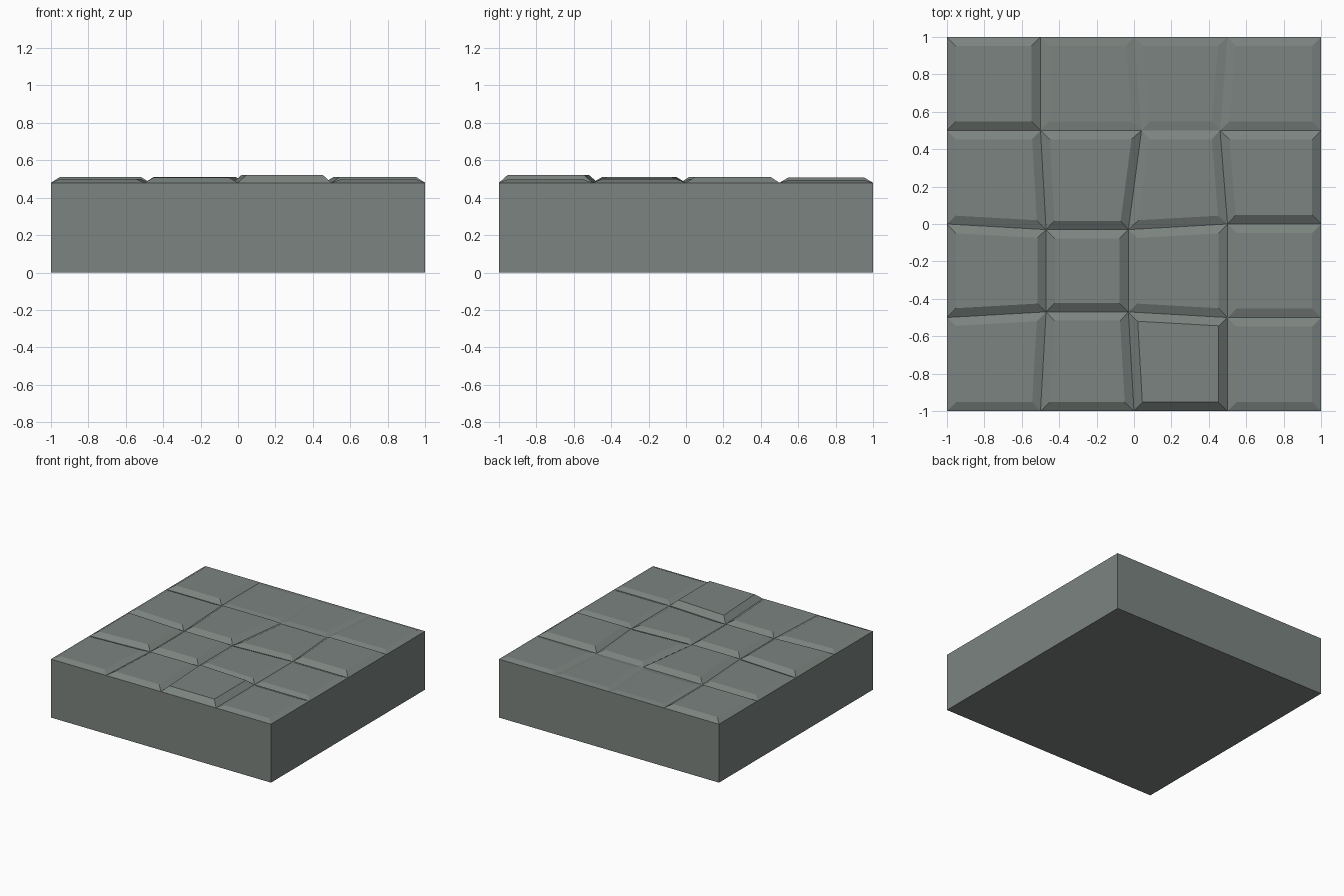
import bpy, bmesh

if "Cube" in bpy.data.objects:
    bpy.data.objects.remove(bpy.data.objects["Cube"])

BASE_Z = 0.48
BEVEL = 0.047

# Joint positions that deviate from the regular half-unit grid
shift = {(2, 3): (0.04, 0), (3, 3): (-0.04, 0),
         (1, 2): (0.03, -0.03), (2, 2): (-0.03, -0.03),
         (1, 1): (0.03, 0.03), (2, 1): (-0.03, 0.03)}
# Stone top heights, rows from front to back
heights = [[0.500, 0.508, 0.522, 0.498],
           [0.510, 0.511, 0.502, 0.498],
           [0.502, 0.511, 0.501, 0.511],
           [0.508, 0.487, 0.488, 0.494]]

bm = bmesh.new()


def joint(i, j):
    dx, dy = shift.get((i, j), (0, 0))
    return bm.verts.new((-1 + i * 0.5 + dx, -1 + j * 0.5 + dy, BASE_Z))


# Paving grid
grid = [[joint(i, j) for i in range(5)] for j in range(5)]
stones = []
for j in range(4):
    for i in range(4):
        f = bm.faces.new((grid[j][i], grid[j][i + 1], grid[j + 1][i + 1], grid[j + 1][i]))
        stones.append((f, heights[j][i]))

# Block sides and underside
rim = ([grid[0][i] for i in range(4)] + [grid[j][4] for j in range(4)]
       + [grid[4][i] for i in range(4, 0, -1)] + [grid[j][0] for j in range(4, 0, -1)])
low = [bm.verts.new((v.co.x, v.co.y, 0)) for v in rim]
for k in range(16):
    n = (k + 1) % 16
    bm.faces.new((low[k], low[n], rim[n], rim[k]))
bm.faces.new(low[::-1])
bm.normal_update()

# Raised stone tops with sloped edges
bmesh.ops.inset_individual(bm, faces=[f for f, h in stones], thickness=BEVEL, use_even_offset=True)
for f, h in stones:
    for v in f.verts:
        v.co.z = h

bmesh.ops.recalc_face_normals(bm, faces=bm.faces[:])
mesh = bpy.data.meshes.new("stone_floor_tile")
bm.to_mesh(mesh)
bm.free()

grey = bpy.data.materials.new("stone grey")
grey.diffuse_color = (0.20, 0.23, 0.215, 1)
grey.use_nodes = True
grey.node_tree.nodes["Principled BSDF"].inputs["Base Color"].default_value = grey.diffuse_color
mesh.materials.append(grey)
obj = bpy.data.objects.new("stone_floor_tile", mesh)
bpy.context.collection.objects.link(obj)
